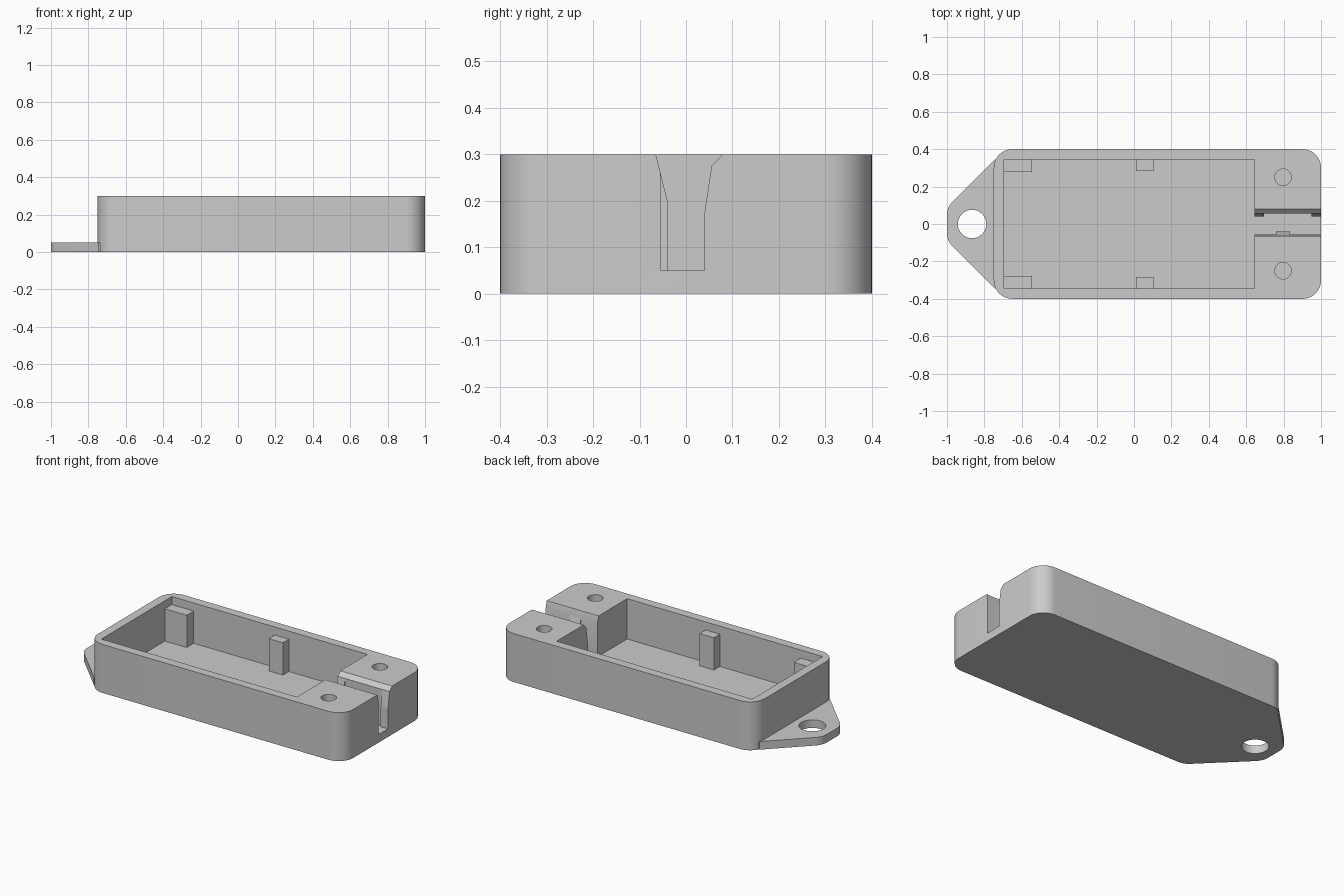
import bpy, bmesh, math

if "Cube" in bpy.data.objects:
    bpy.data.objects.remove(bpy.data.objects["Cube"])

grey = bpy.data.materials.new("light grey plastic")
grey.diffuse_color = (0.6, 0.6, 0.6, 1)
grey.use_nodes = True
grey.node_tree.nodes["Principled BSDF"].inputs["Base Color"].default_value = grey.diffuse_color


def prism(name, pts, lo, hi, axis="z"):
    """Extrude a closed 2D outline: (x, y) along z, or (y, z) along x."""
    place = (lambda p, d: (p[0], p[1], d)) if axis == "z" else (lambda p, d: (d, p[0], p[1]))
    bm = bmesh.new()
    a = [bm.verts.new(place(p, lo)) for p in pts]
    b = [bm.verts.new(place(p, hi)) for p in pts]
    bm.faces.new(a)
    bm.faces.new(b)
    n = len(pts)
    for i in range(n):
        j = (i + 1) % n
        bm.faces.new((a[i], a[j], b[j], b[i]))
    bmesh.ops.recalc_face_normals(bm, faces=bm.faces)
    mesh = bpy.data.meshes.new(name)
    bm.to_mesh(mesh)
    bm.free()
    mesh.materials.append(grey)
    ob = bpy.data.objects.new(name, mesh)
    bpy.context.collection.objects.link(ob)
    return ob


def arc(cx, cy, r, a0, a1, n):
    return [(cx + r * math.cos(math.radians(a0 + (a1 - a0) * i / n)),
             cy + r * math.sin(math.radians(a0 + (a1 - a0) * i / n))) for i in range(n + 1)]


def rect(x0, x1, y0, y1):
    return [(x0, y0), (x1, y0), (x1, y1), (x0, y1)]


def combine(target, other, operation):
    """Apply a boolean and discard the helper."""
    mod = target.modifiers.new("bool", "BOOLEAN")
    mod.operation, mod.object, mod.solver = operation, other, "EXACT"
    bpy.context.view_layer.objects.active = target
    bpy.ops.object.modifier_apply(modifier=mod.name)
    bpy.data.objects.remove(other, do_unlink=True)


# Case with rounded vertical corners
R = 0.1
outline = (arc(1 - R, 0.4 - R, R, 0, 90, 12) + arc(-0.75 + R, 0.4 - R, R, 90, 180, 12)
           + arc(-0.75 + R, -0.4 + R, R, 180, 270, 12) + arc(1 - R, -0.4 + R, R, 270, 360, 12))
case = prism("case", outline, 0, 0.3)

# Mounting tab with a blunt rounded tip
tab = ([(-0.70, 0.345), (-0.745, 0.345)] + arc(-0.9, 0.049, 0.1, 135, 180, 8)
       + arc(-0.9, -0.049, 0.1, 180, 225, 8) + [(-0.745, -0.345), (-0.70, -0.345)])
combine(case, prism("tab", tab, 0, 0.05), "UNION")
combine(case, prism("tab_hole", arc(-0.866, 0, 0.076, 0, 360, 40)[:-1], -0.1, 0.2), "DIFFERENCE")

# Main compartment
combine(case, prism("cavity", rect(-0.695, 0.645, -0.345, 0.345), 0.05, 0.4), "DIFFERENCE")

# Cable slot with flared top edges
slot = [(-0.055, 0.05), (0.055, 0.05), (0.055, 0.275), (0.08, 0.3), (0.08, 0.4),
        (-0.065, 0.4), (-0.065, 0.3), (-0.055, 0.26)]
combine(case, prism("slot", slot, 0.6, 1.1, "x"), "DIFFERENCE")

# Screw holes beside the slot
for y in (-0.25, 0.25):
    combine(case, prism("screw_hole", arc(0.797, y, 0.044, 0, 360, 32)[:-1], 0.05, 0.4), "DIFFERENCE")

# Cable gripping ribs with sloped tops
right_rib = [(0.055, 0.05), (0.04, 0.05), (0.04, 0.175), (0.055, 0.275)]
left_rib = [(-0.055, 0.05), (-0.04, 0.05), (-0.04, 0.2), (-0.055, 0.26)]
prism("inner_grip_rib", right_rib, 0.645, 0.695, "x")
prism("outer_grip_rib", right_rib, 0.95, 1.0, "x")
prism("middle_grip_rib", left_rib, 0.758, 0.834, "x")

# Support posts along both long walls
for s, side in ((1, "back"), (-1, "front")):
    prism(side + "_corner_post", rect(-0.695, -0.545, s * 0.277, s * 0.345), 0.05, 0.25)
    prism(side + "_middle_post", rect(0.01, 0.107, s * 0.287, s * 0.345), 0.05, 0.25)

# Smooth the rounded walls, keep hard edges
bpy.ops.object.select_all(action="DESELECT")
case.select_set(True)
bpy.context.view_layer.objects.active = case
bpy.ops.object.shade_smooth_by_angle(angle=math.radians(20))
